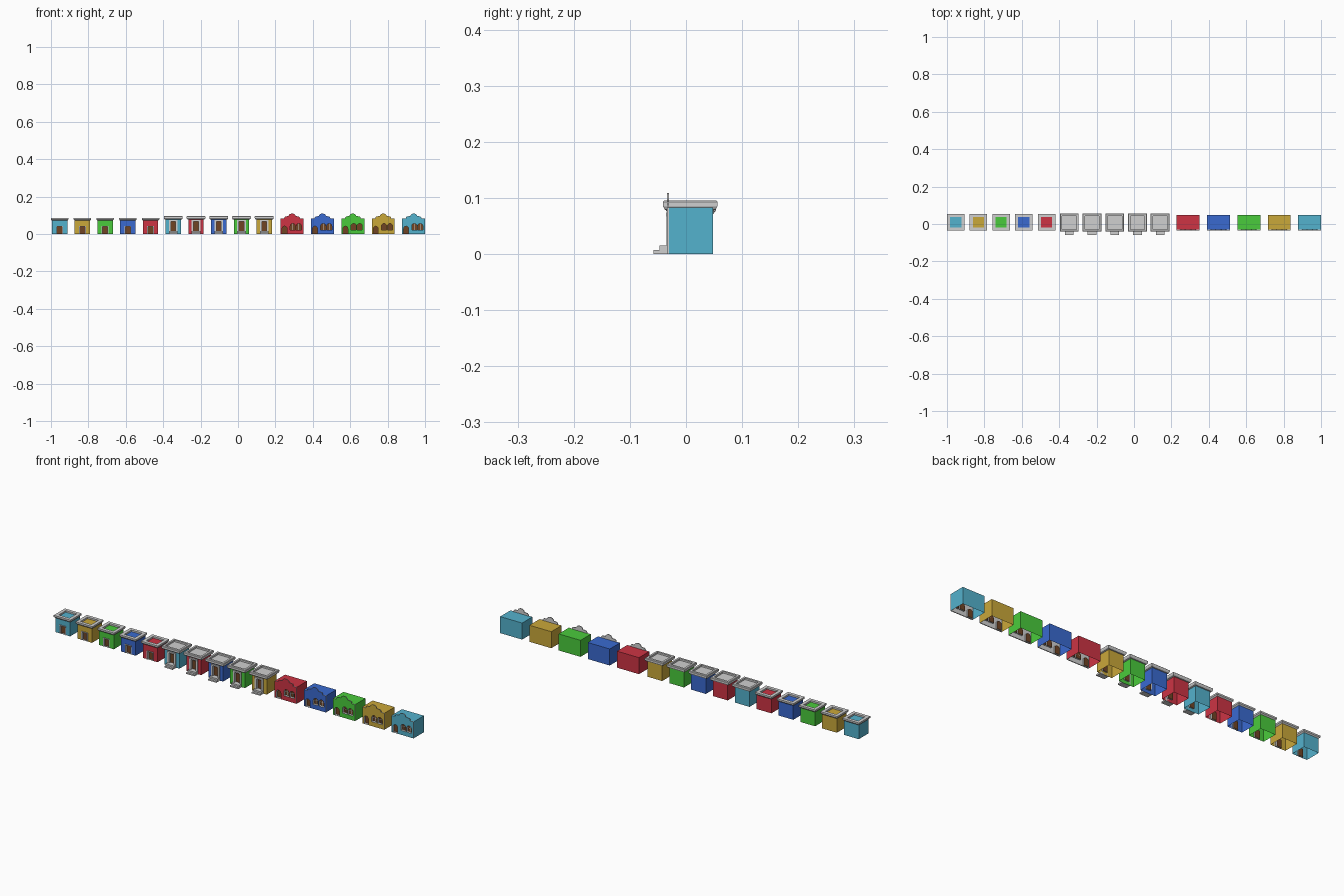
import bpy, bmesh, math

if "Cube" in bpy.data.objects:
    bpy.data.objects.remove(bpy.data.objects["Cube"])


def mat(name, r, g, b):
    m = bpy.data.materials.new(name)
    lin = [((c / 255 + 0.055) / 1.055) ** 2.4 for c in (r, g, b)]
    m.diffuse_color = (*lin, 1)
    m.use_nodes = True
    m.node_tree.nodes["Principled BSDF"].inputs["Base Color"].default_value = m.diffuse_color
    return m


TEAL = mat("teal", 84, 178, 205)
GOLD = mat("gold", 202, 168, 58)
GREEN = mat("green", 74, 203, 60)
BLUE = mat("blue", 58, 106, 208)
RED = mat("red", 205, 52, 68)
GREY = mat("light grey", 208, 208, 208)
BROWN = mat("brown", 112, 68, 36)

FRONT, BACK, CY = -0.030, 0.048, 0.009


def finish(name, bm, mats, normals=True):
    if normals:
        bmesh.ops.recalc_face_normals(bm, faces=bm.faces)
    me = bpy.data.meshes.new(name)
    bm.to_mesh(me)
    bm.free()
    for m in mats:
        me.materials.append(m)
    ob = bpy.data.objects.new(name, me)
    bpy.context.collection.objects.link(ob)
    return ob


def box(name, x0, x1, y0, y1, z0, z1, m):
    bm = bmesh.new()
    bmesh.ops.create_cube(bm, size=1)
    for v in bm.verts:
        v.co.x = (x0 + x1) / 2 + v.co.x * (x1 - x0)
        v.co.y = (y0 + y1) / 2 + v.co.y * (y1 - y0)
        v.co.z = (z0 + z1) / 2 + v.co.z * (z1 - z0)
    return finish(name, bm, [m])


def shell(name, cx, hw, top, mats):
    # walls and roof, open below and in front; roof may take a second colour
    bm = bmesh.new()
    bmesh.ops.create_cube(bm, size=1)
    for v in bm.verts:
        v.co.x = cx + v.co.x * 2 * hw
        v.co.y = CY + v.co.y * (BACK - FRONT)
        v.co.z = (v.co.z + 0.5) * top
    bm.normal_update()
    drop = [f for f in bm.faces if f.normal.z < -0.5 or f.normal.y < -0.5]
    bmesh.ops.delete(bm, geom=drop, context='FACES')
    for f in bm.faces:
        if f.normal.z > 0.5:
            f.material_index = len(mats) - 1
    finish(name, bm, mats, False)


def wall(name, cx, outline, holes, thick, colour):
    # flat front with openings; face coloured, edges and back grey
    bm = bmesh.new()
    for pts in [outline] + holes:
        vs = [bm.verts.new((cx + x, FRONT - thick, z)) for x, z in pts]
        for a, b in zip(vs, vs[1:] + vs[:1]):
            bm.edges.new((a, b))
    bmesh.ops.triangle_fill(bm, edges=bm.edges[:], use_beauty=True, normal=(0, -1, 0))
    if thick > 0:
        r = bmesh.ops.extrude_face_region(bm, geom=bm.faces[:], use_keep_orig=True)
        for g in r["geom"]:
            if isinstance(g, bmesh.types.BMVert):
                g.co.y = FRONT
        bmesh.ops.recalc_face_normals(bm, faces=bm.faces)
        for f in bm.faces:
            y = f.calc_center_median().y
            f.material_index = 0 if y < FRONT - thick * 0.9 else 1
    finish(name, bm, [colour, GREY], False)


def pocket(name, cx, pts, y0, y1):
    # recess lining in grey with a brown panel at the back
    bm = bmesh.new()
    a = [bm.verts.new((cx + x, y0, z)) for x, z in pts]
    b = [bm.verts.new((cx + x, y1, z)) for x, z in pts]
    n = len(pts)
    for i in range(n):
        j = (i + 1) % n
        bm.faces.new((a[i], a[j], b[j], b[i]))
    bm.faces.new(b).material_index = 1
    bm.normal_update()
    if bm.faces[:][-1].normal.y > 0:
        bmesh.ops.reverse_faces(bm, faces=bm.faces[:])
    finish(name, bm, [GREY, BROWN], False)


def ring(name, cx, cy, profile):
    # cornice: (outset from wall, height) profile swept round a rectangle
    bm = bmesh.new()
    loops = []
    for p, z in profile:
        hx, hy = 0.041 + p, 0.039 + p
        loops.append([bm.verts.new((cx + sx * hx, cy + sy * hy, z))
                      for sx, sy in ((-1, -1), (1, -1), (1, 1), (-1, 1))])
    for lo, hi in zip(loops, loops[1:] + loops[:1]):
        for i in range(4):
            j = (i + 1) % 4
            bm.faces.new((lo[i], lo[j], hi[j], hi[i]))
    finish(name, bm, [GREY])


def rect(hw, z0, z1):
    return [(-hw, z0), (hw, z0), (hw, z1), (-hw, z1)]


def arch(x, hw, z0, z1, n=6):
    spring = z1 - hw
    return [(x - hw, z0), (x + hw, z0)] + [
        (x + hw * math.cos(math.pi * i / n), spring + hw * math.sin(math.pi * i / n))
        for i in range(n + 1)]


def frame(name, cx, hw, top, hole, y):
    # grey door surround as three bars
    box(name + "_left", cx - hw, cx - hole[1][0], y, FRONT, 0, top, GREY)
    box(name + "_right", cx + hole[1][0], cx + hw, y, FRONT, 0, top, GREY)
    box(name + "_lintel", cx - hw, cx + hw, y - 0.001, FRONT, hole[2][1], top, GREY)


# Small shops with a coloured sunken roof
for i, c in enumerate((TEAL, GOLD, GREEN, BLUE, RED)):
    x = -0.9535 + 0.1215 * i
    hole = rect(0.013, 0.001, 0.040)
    shell("shop_walls", x, 0.041, 0.077, [c])
    wall("shop_front", x, rect(0.041, 0, 0.077), [hole], 0, c)
    pocket("shop_door", x, hole, FRONT - 0.002, FRONT + 0.008)
    frame("shop_door_frame", x, 0.018, 0.044, hole, FRONT - 0.002)
    ring("shop_cornice", x, CY, [(0, 0.071), (0.0055, 0.077), (0.0055, 0.085),
                                 (-0.011, 0.085), (-0.011, 0.071)])

# Town houses with tall door, steps and heavy cornice
for i, c in enumerate((TEAL, RED, BLUE, GREEN, GOLD)):
    x = -0.346 + 0.1215 * i
    hole = rect(0.013, 0.016, 0.067)
    shell("house_walls", x, 0.041, 0.087, [c, GREY])
    wall("house_front", x, rect(0.041, 0, 0.087), [hole], 0, c)
    pocket("house_door", x, hole, FRONT - 0.004, FRONT + 0.006)
    box("house_door_panel", x - 0.008, x + 0.008, FRONT + 0.004, FRONT + 0.006,
        0.022, 0.060, BROWN)
    frame("house_door_frame", x, 0.023, 0.074, hole, FRONT - 0.005)
    box("upper_step", x - 0.023, x + 0.023, -0.047, FRONT, 0, 0.015, GREY)
    box("lower_step", x - 0.023, x + 0.023, -0.058, -0.046, 0, 0.007, GREY)
    ring("house_cornice", x, 0.0075, [(0, 0.077), (0.006, 0.079), (0.0095, 0.085),
                                      (0.0095, 0.093), (0.007, 0.0955),
                                      (-0.003, 0.0955), (-0.003, 0.079)])

# Wide houses with a curved, stepped gable front
half = [(0.061, 0), (0.061, 0.083), (0.042, 0.083), (0.041, 0.089), (0.036, 0.094),
        (0.018, 0.096), (0.017, 0.101), (0.012, 0.106), (0.005, 0.109)]
gable = half + [(-px, pz) for px, pz in reversed(half)]
for i, c in enumerate((RED, BLUE, GREEN, GOLD, TEAL)):
    x = 0.289 + 0.1625 * i
    holes = [arch(-0.040, 0.013, 0.001, 0.042), arch(0.004, 0.014, 0.022, 0.056),
             arch(0.036, 0.014, 0.022, 0.056)]
    shell("villa_walls", x, 0.061, 0.083, [c])
    wall("villa_front", x, gable, holes, 0.004, c)
    for name, h in zip(("villa_door", "villa_window_left", "villa_window_right"), holes):
        pocket(name, x, h, FRONT - 0.004, FRONT + 0.008)
    # thin glazing bars
    for wx in (0.004, 0.036):
        box("window_upright", x + wx - 0.0008, x + wx + 0.0008, FRONT + 0.006,
            FRONT + 0.008, 0.022, 0.056, GREY)
        box("window_crossbar", x + wx - 0.014, x + wx + 0.014, FRONT + 0.006,
            FRONT + 0.008, 0.039, 0.0405, GREY)
